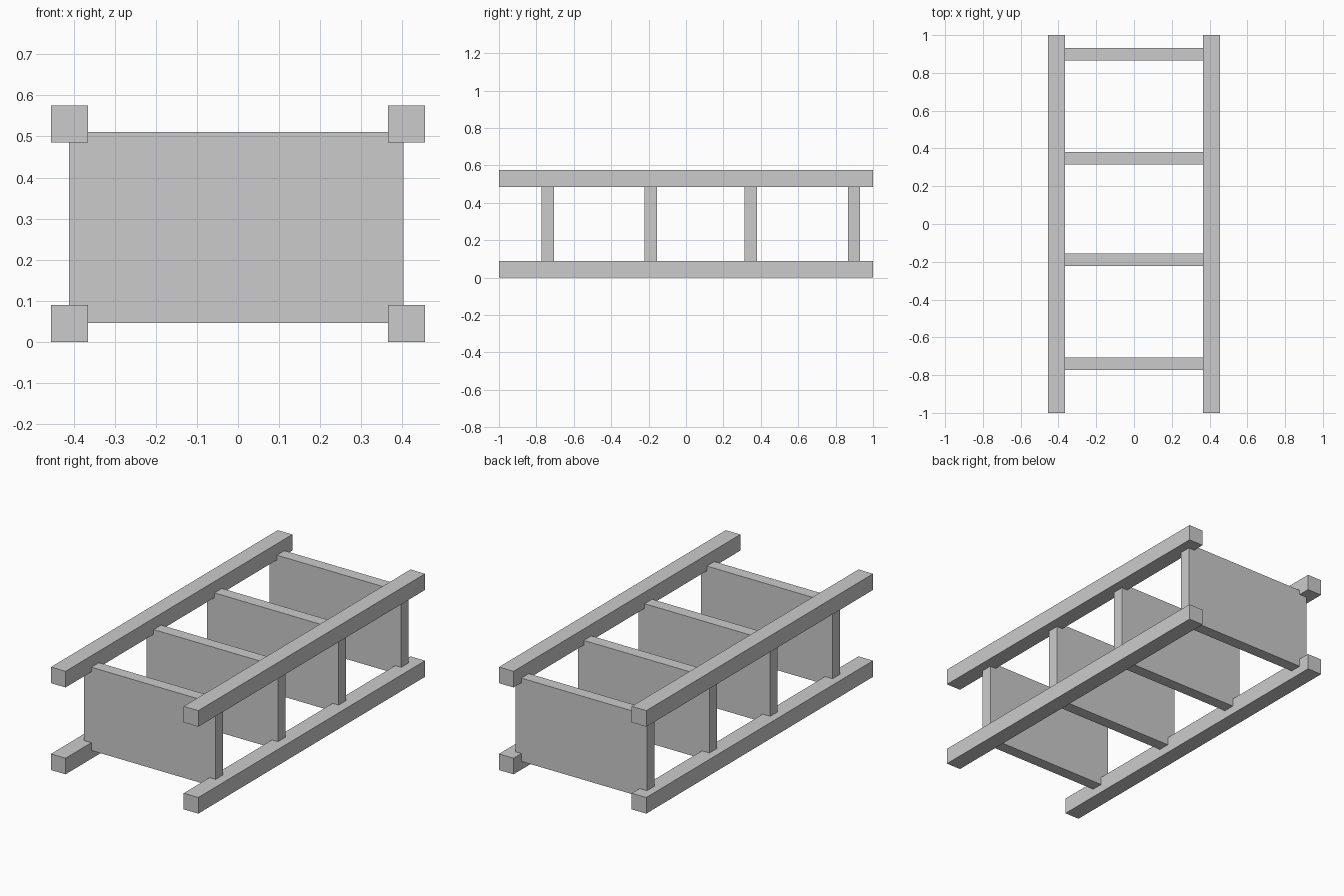
import bpy

if "Cube" in bpy.data.objects:
    bpy.data.objects.remove(bpy.data.objects["Cube"])


def box(name, lo, hi):
    """Axis-aligned box between two corners."""
    bpy.ops.mesh.primitive_cube_add(size=1, location=[(a + b) / 2 for a, b in zip(lo, hi)])
    obj = bpy.context.object
    obj.name = name
    obj.scale = [b - a for a, b in zip(lo, hi)]
    bpy.ops.object.transform_apply(location=False, rotation=False, scale=True)
    return obj


POST = 0.09          # square post width
HALF_WIDTH = 0.455   # outer half width of the frame
HEIGHT = 0.575
THICK = 0.066        # shelf board thickness

# Four long corner posts
for side, x in (("left", -HALF_WIDTH), ("right", HALF_WIDTH - POST)):
    for level, z in (("lower", 0), ("upper", HEIGHT - POST)):
        box(f"{side}_{level}_post", (x, -1, z), (x + POST, 1, z + POST))

# Four shelf boards let into the posts
for i, y in enumerate((-0.739, -0.189, 0.347, 0.898), 1):
    box(f"shelf_{i}", (-0.411, y - THICK / 2, 0.046), (0.402, y + THICK / 2, 0.511))
